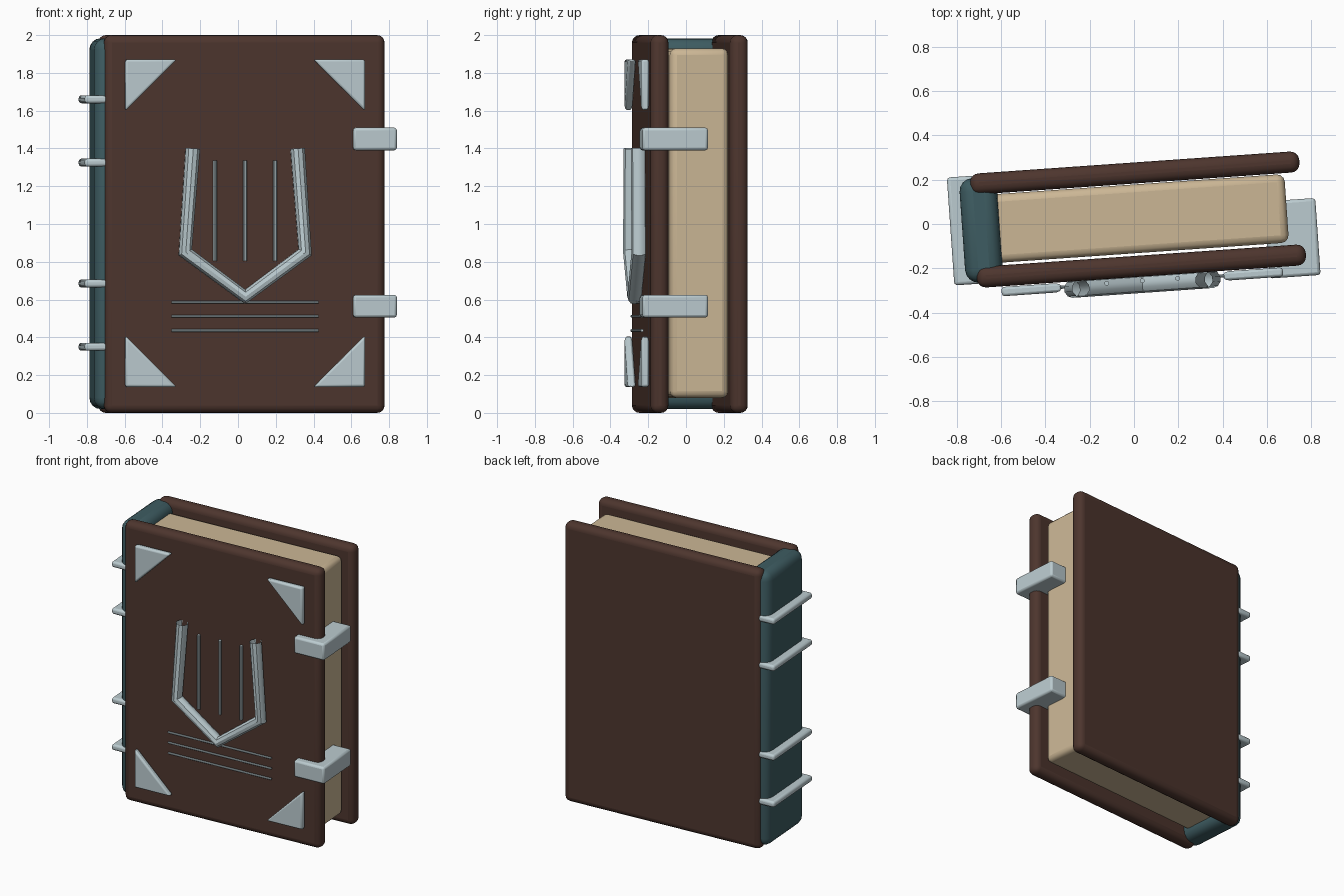
import bpy, bmesh, math
from mathutils import Matrix

if "Cube" in bpy.data.objects:
    bpy.data.objects.remove(bpy.data.objects["Cube"])

TURN = Matrix.Rotation(math.radians(4), 4, 'Z')   # whole book is turned slightly
CX = 0.019                                        # middle of the covers


def material(name, rgb):
    m = bpy.data.materials.new(name)
    m.diffuse_color = (*rgb, 1)
    m.use_nodes = True
    m.node_tree.nodes["Principled BSDF"].inputs["Base Color"].default_value = m.diffuse_color
    return m


LEATHER = material("brown leather", (0.075, 0.036, 0.027))
CLOTH = material("teal cloth", (0.048, 0.108, 0.122))
PAPER = material("cream paper", (0.60, 0.47, 0.30))
SILVER = material("pale silver", (0.50, 0.60, 0.63))


def finish(obj, mat, bevel=0, segments=3):
    obj.data.materials.append(mat)
    obj.matrix_world = TURN
    if bevel:
        mod = obj.modifiers.new("round edges", 'BEVEL')
        mod.width, mod.segments = bevel, segments
        mod.limit_method = 'ANGLE'
    bpy.context.view_layer.objects.active = obj
    bpy.ops.object.select_all(action='DESELECT')
    obj.select_set(True)
    bpy.ops.object.shade_smooth_by_angle(angle=math.radians(35))
    return obj


def mesh_object(name, bm):
    bmesh.ops.recalc_face_normals(bm, faces=bm.faces)
    me = bpy.data.meshes.new(name)
    bm.to_mesh(me)
    bm.free()
    obj = bpy.data.objects.new(name, me)
    bpy.context.collection.objects.link(obj)
    return obj


def box(name, x, y, z, mat, bevel, segments=3):
    bm = bmesh.new()
    bmesh.ops.create_cube(bm, size=1)
    for v in bm.verts:
        v.co = [(a + b) / 2 + c * (b - a) for (a, b), c in zip((x, y, z), v.co)]
    return finish(mesh_object(name, bm), mat, bevel, segments)


def plate(name, outline, y0, y1, mat, bevel):
    bm = bmesh.new()
    face = bm.faces.new([bm.verts.new((x, y0, z)) for x, z in outline])
    ext = bmesh.ops.extrude_face_region(bm, geom=[face])
    for v in ext['geom']:
        if isinstance(v, bmesh.types.BMVert):
            v.co.y = y1
    return finish(mesh_object(name, bm), mat, bevel, 2)


def tube(name, points, y, radius, mat, caps):
    cu = bpy.data.curves.new(name, 'CURVE')
    cu.dimensions = '3D'
    cu.bevel_depth, cu.bevel_resolution = radius, 3
    cu.use_fill_caps = caps
    sp = cu.splines.new('POLY')
    sp.points.add(len(points) - 1)
    for p, (x, z) in zip(sp.points, points):
        p.co = (x, y, z, 1)
    obj = bpy.data.objects.new(name, cu)
    bpy.context.collection.objects.link(obj)
    bpy.context.view_layer.objects.active = obj
    bpy.ops.object.select_all(action='DESELECT')
    obj.select_set(True)
    bpy.ops.object.convert(target='MESH')
    return finish(bpy.context.object, mat)


# covers, pages and spine
box("front_cover", (-0.725, 0.764), (-0.239, -0.144), (0, 2), LEATHER, 0.04, 4)
box("back_cover", (-0.725, 0.764), (0.182, 0.277), (0, 2), LEATHER, 0.04, 4)
box("pages", (-0.70, 0.692), (-0.132, 0.178), (0.08, 1.93), PAPER, 0.035)
box("spine", (-0.775, -0.605), (-0.215, 0.258), (0.02, 1.983), CLOTH, 0.06, 4)

# raised bands across the spine
for i, z in enumerate((0.35, 0.685, 1.325, 1.66)):
    box(f"spine_band_{i}", (-0.828, -0.707), (-0.22, 0.268),
        (z - 0.021, z + 0.021), SILVER, 0.015)

# clasps
for i, z in enumerate((0.565, 1.45)):
    box(f"clasp_{i}", (0.593, 0.824), (-0.288, 0.06),
        (z - 0.06, z + 0.06), SILVER, 0.014, 2)

# triangular corner plates
for sx in (-1, 1):
    for sz in (-1, 1):
        x, z, leg = CX + sx * 0.636, 1.004 + sz * 0.867, 0.273
        plate(f"corner_plate_{sx}_{sz}",
              [(x, z), (x - sx * leg, z), (x, z - sz * leg)],
              -0.284, -0.242, SILVER, 0.012)

# shield outline and its bars
tube("shield_outline", [(CX - 0.278, 1.4), (CX - 0.318, 0.85), (CX, 0.615),
                        (CX + 0.318, 0.85), (CX + 0.278, 1.4)],
     -0.273, 0.04, SILVER, False)
for i in (-1, 0, 1):
    tube(f"shield_bar_{i}", [(CX + i * 0.16, 0.805), (CX + i * 0.16, 1.335)],
         -0.258, 0.011, SILVER, True)

# lines under the shield
for i, z in enumerate((0.436, 0.511, 0.585)):
    tube(f"cover_line_{i}", [(CX - 0.39, z), (CX + 0.39, z)],
         -0.2615, 0.0075, SILVER, True)
